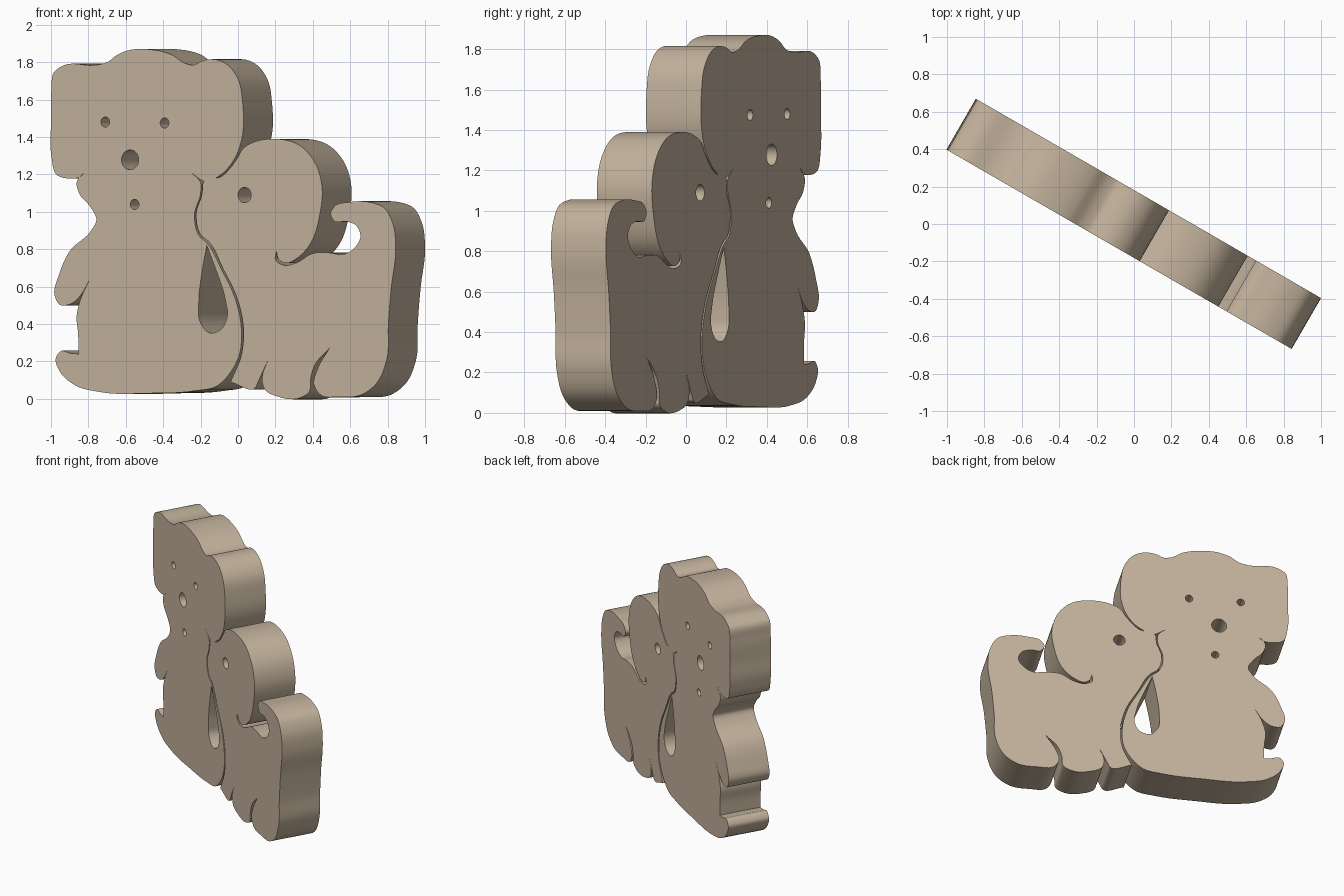
import bpy, bmesh, math
from mathutils import Vector

HALF = 0.157                      # half thickness of the slab
C30 = math.cos(math.radians(30))

wood = bpy.data.materials.new("wood")
wood.diffuse_color = (0.55, 0.45, 0.335, 1)


def to_slab(x, z):
    # front view position -> position in the plane of the turned slab
    return Vector(((x + HALF / 2) / C30, z))


def smooth_loop(pts, steps=6):
    # closed Hermite curve; strong turns stay sharp corners
    p = [to_slab(x, z) for x, z in pts]
    n = len(p)

    def tangent(i, seg):
        a, b = p[i] - p[i - 1], p[(i + 1) % n] - p[i]
        if a.angle(b) > math.radians(80):
            return seg
        la, lb = a.length, b.length
        t = (a / la * lb + b / lb * la) / (la + lb)
        return t * seg.length

    out = []
    for i in range(n):
        j = (i + 1) % n
        seg = p[j] - p[i]
        m0, m1 = tangent(i, seg), tangent(j, seg)
        for k in range(steps):
            t = k / steps
            out.append(p[i] * (2*t**3 - 3*t**2 + 1) + m0 * (t**3 - 2*t**2 + t)
                       + p[j] * (3*t**2 - 2*t**3) + m1 * (t**3 - t**2))
    return out


def round_hole(x, z, r, n=28):
    c = to_slab(x, z)
    return [c + Vector((math.cos(a), math.sin(a))) * r
            for a in (2 * math.pi * i / n for i in range(n))]


def cut_out(name, loops):
    # filled flat curve with holes, extruded to a slab
    cu = bpy.data.curves.new(name, 'CURVE')
    cu.dimensions = '2D'
    cu.fill_mode = 'BOTH'
    cu.extrude = HALF
    for loop in loops:
        s = cu.splines.new('POLY')
        s.points.add(len(loop) - 1)
        for q, v in zip(s.points, loop):
            q.co = (v.x, v.y, 0, 1)
        s.use_cyclic_u = True
    ob = bpy.data.objects.new(name, cu)
    bpy.context.collection.objects.link(ob)
    ob.rotation_euler = (math.radians(90), 0, math.radians(-30))
    bpy.ops.object.select_all(action='DESELECT')
    ob.select_set(True)
    bpy.context.view_layer.objects.active = ob
    bpy.ops.object.convert(target='MESH')
    ob = bpy.context.object
    bm = bmesh.new()
    bm.from_mesh(ob.data)
    bmesh.ops.remove_doubles(bm, verts=bm.verts, dist=0.0005)
    bmesh.ops.recalc_face_normals(bm, faces=bm.faces)
    for f in bm.faces:
        f.material_index = 0
    bm.to_mesh(ob.data)
    bm.free()
    ob.data.materials.clear()
    ob.data.materials.append(wood)
    bpy.ops.object.shade_smooth_by_angle(angle=math.radians(35))
    return ob


# big dog outline, clockwise from the left ear notch
big = [
    (-.81, 1.225), (-.845, 1.187), (-.90, 1.178), (-.972, 1.2), (-.998, 1.3), (-1, 1.48),
    (-.998, 1.65), (-.985, 1.745), (-.935, 1.782), (-.76, 1.785), (-.70, 1.80),
    (-.645, 1.84), (-.58, 1.865), (-.47, 1.868), (-.355, 1.84), (-.285, 1.795),
    (-.24, 1.785), (-.19, 1.808), (-.125, 1.815), (-.055, 1.785), (0, 1.71),
    (.025, 1.58), (.02, 1.39), (-.015, 1.29), (-.09, 1.2), (-.18, 1.163),
    (-.25, 1.21), (-.2, 1.155), (-.20, 1.1), (-.232, .99), (-.207, .87), (-.168, .835),
    (-.09, .695), (-.015, .535), (.018, .375), (.008, .24), (-.045, .135),
    (-.11, .07), (-.23, .043), (-.47, .03), (-.74, .037), (-.875, .075),
    (-.955, .15), (-.975, .215), (-.945, .257), (-.9, .245), (-.853, .24),
    (-.855, .35), (-.863, .44), (-.843, .53), (-.795, .635), (-.845, .55),
    (-.89, .51), (-.955, .505), (-.98, .55), (-.955, .67), (-.9, .79),
    (-.785, .9), (-.757, .957), (-.79, 1.027), (-.848, 1.096), (-.863, 1.155)]

# teardrop opening between arm and body
arm_gap = [
    (-.167, .82), (-.19, .695), (-.21, .51), (-.205, .417), (-.152, .353),
    (-.088, .374), (-.058, .44), (-.069, .535), (-.12, .695)]

big_holes = [round_hole(-.71, 1.48, .027), round_hole(-.393, 1.475, .027),
             round_hole(-.577, 1.278, .053), round_hole(-.553, 1.04, .027)]
cut_out("big_dog", [smooth_loop(big), smooth_loop(arm_gap)] + big_holes)

# small dog outline, clockwise from the nose
small = [
    (-.188, 1.152), (-.085, 1.192), (-.006, 1.284), (.028, 1.34), (.09, 1.375),
    (.195, 1.39), (.33, 1.355), (.415, 1.257), (.45, 1.123), (.438, .99),
    (.387, .83), (.315, .752), (.255, .726), (.215, .75), (.205, .79),
    (.2, .745), (.245, .715), (.31, .727), (.40, .778), (.48, .782), (.565, .773),
    (.623, .808), (.655, .87), (.634, .925), (.58, .948), (.516, .95),
    (.495, .99), (.516, 1.03), (.596, 1.052), (.703, 1.052), (.783, 1.02),
    (.828, .936), (.843, .8), (.82, .6), (.804, .4), (.796, .214),
    (.746, .09), (.66, .022), (.543, .01), (.436, .025), (.405, .08),
    (.425, .16), (.49, .273), (.41, .18), (.388, .107), (.382, .04),
    (.33, .005), (.22, .01), (.14, .055), (.128, .1), (.158, .203),
    (.105, .085), (.095, .062), (-.04, .09), (.019, .24), (.029, .375), (-.004, .535),
    (-.08, .695), (-.159, .843), (-.198, .875), (-.224, .99), (-.192, 1.1)]
cut_out("small_dog", [smooth_loop(small), round_hole(.035, 1.09, .041)])
